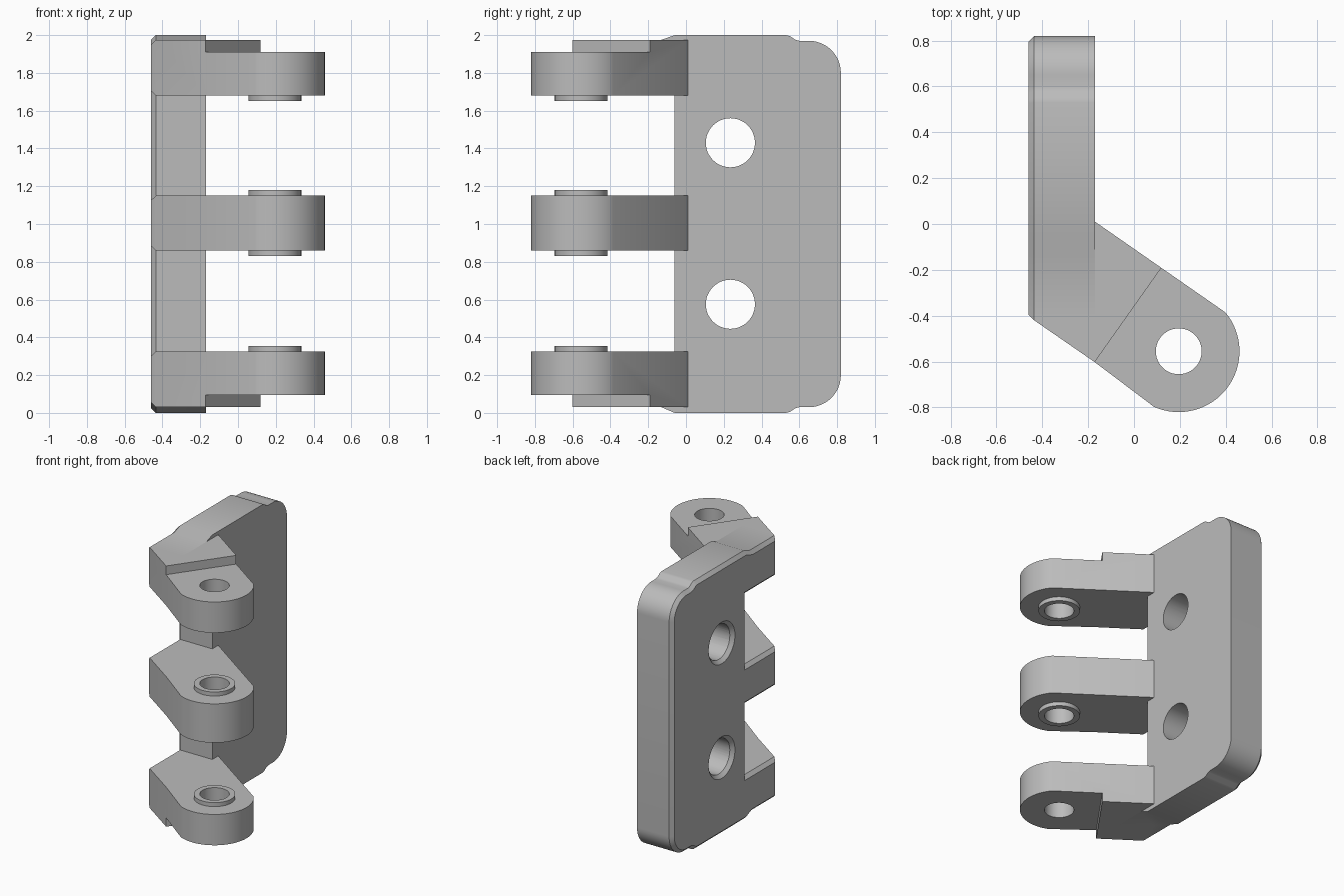
import bpy, bmesh
from math import cos, sin, pi, radians
from mathutils import Matrix, Vector

cube = bpy.data.objects.get("Cube")
if cube:
    bpy.data.objects.remove(cube, do_unlink=True)

grey = bpy.data.materials.new("plain_grey")
grey.use_nodes = True
COLOUR = (0.5, 0.5, 0.5, 1)
grey.diffuse_color = COLOUR
grey.node_tree.nodes["Principled BSDF"].inputs["Base Color"].default_value = COLOUR

BACK, FRONT, CHAMFER = -0.46, -0.17, 0.025
PIN = Vector((0.195, -0.555, 0))


def arc(cx, cy, r, a0, a1, n):
    angles = [radians(a0 + (a1 - a0) * i / n) for i in range(n + 1)]
    return [(cx + r * cos(a), cy + r * sin(a)) for a in angles]


def finish(bm, name):
    bmesh.ops.recalc_face_normals(bm, faces=bm.faces)
    mesh = bpy.data.meshes.new(name)
    bm.to_mesh(mesh)
    bm.free()
    mesh.materials.append(grey)
    obj = bpy.data.objects.new(name, mesh)
    bpy.context.collection.objects.link(obj)
    return obj


def prism(name, points, start, end, axis="z", chamfer=0):
    """Extrude an outline along z (xy points) or x (yz points)."""
    bm = bmesh.new()
    place = (lambda p: (*p, start)) if axis == "z" else (lambda p: (start, *p))
    base = bm.faces.new([bm.verts.new(place(p)) for p in points])
    rim = list(base.edges)
    top = bmesh.ops.extrude_face_region(bm, geom=[base], use_keep_orig=True)
    step = Vector((0, 0, end - start)) if axis == "z" else Vector((end - start, 0, 0))
    bmesh.ops.translate(bm, vec=step, verts=[v for v in top["geom"] if isinstance(v, bmesh.types.BMVert)])
    bmesh.ops.recalc_face_normals(bm, faces=bm.faces)
    if chamfer:
        bmesh.ops.bevel(bm, geom=rim, offset=chamfer, segments=1, affect="EDGES")
    return finish(bm, name)


def cylinder(name, centre, r1, r2, depth, axis="z"):
    bm = bmesh.new()
    turn = Matrix.Rotation(pi / 2, 4, "Y") if axis == "x" else Matrix()
    bmesh.ops.create_cone(bm, cap_ends=True, segments=48, radius1=r1, radius2=r2,
                          depth=depth, matrix=Matrix.Translation(centre) @ turn)
    return finish(bm, name)


def combine(target, tool, operation):
    mod = target.modifiers.new(operation.lower(), "BOOLEAN")
    mod.operation, mod.solver, mod.object = operation, "EXACT", tool
    bpy.context.view_layer.objects.active = target
    bpy.ops.object.modifier_apply(modifier=mod.name)
    bpy.data.objects.remove(tool, do_unlink=True)


# Mounting plate: upper edge outline, mirrored below, with three teeth in front
LEVELS = {"lower": (0.03, 0.325), "middle": (0.86, 1.15), "upper": (1.68, 1.975)}
ROOT = -0.42
top_edge = [(-0.13, 1.975), (-0.06, 2), (0.53, 2), (0.55, 1.995), (0.58, 1.975), (0.6, 1.97)]
top_edge += arc(0.65, 1.8, 0.17, 90, 0, 12)
outline = top_edge + [(y, 2 - z) for y, z in reversed(top_edge)]
outline[-1] = (-0.13, LEVELS["lower"][0])
for name, (low, high) in LEVELS.items():
    if name != "lower":
        outline.append((-0.06, low))
    outline += [(ROOT, low), (ROOT, high)] if name != "lower" else [(ROOT, low), (ROOT, high), (-0.06, high)]
    if name == "middle":
        outline.append((-0.06, high))
plate = prism("mounting_plate", outline, BACK, FRONT, "x", CHAMFER)

# Arms with rounded lugs
arm_outline = [(FRONT, 0.01)] + arc(PIN.x, PIN.y, 0.265, 39.7, -114, 32)
arm_outline += [(FRONT, -0.603), (BACK + CHAMFER, ROOT), (BACK + CHAMFER, -0.05), (FRONT - 0.1, 0.01)]
# Region beyond the step line across an arm
lug_area = [(-0.315, -0.805), (0.265, 0.015), (1.0, -0.5), (0.4, -1.4)]
for name, (low, high) in LEVELS.items():
    arm = prism(name + "_arm", arm_outline, low, high)
    lug_low, lug_high = low, high
    if name == "lower":
        lug_low = 0.095
        combine(arm, prism("step_cutter", lug_area, -0.2, lug_low), "DIFFERENCE")
    if name == "upper":
        lug_high = 1.91
        combine(arm, prism("step_cutter", lug_area, lug_high, 2.2), "DIFFERENCE")
    # Raised rings around the pin hole
    for z, present in ((lug_low, name != "lower"), (lug_high, name != "upper")):
        if present:
            combine(arm, cylinder("boss", PIN + Vector((0, 0, z)), 0.14, 0.14, 0.06), "UNION")
    combine(plate, arm, "UNION")

# Pin bore through all lugs
combine(plate, cylinder("pin_bore", PIN + Vector((0, 0, 1)), 0.1, 0.1, 3), "DIFFERENCE")

# Bolt holes, countersunk on the back face
for z in (0.575, 1.43):
    combine(plate, cylinder("bolt_hole", (-0.3, 0.235, z), 0.13, 0.13, 1, "x"), "DIFFERENCE")
    combine(plate, cylinder("countersink", (BACK, 0.235, z), 0.185, 0.125, 0.06, "x"), "DIFFERENCE")

plate.name = "hinge_bracket"
bpy.ops.object.select_all(action="DESELECT")
plate.select_set(True)
bpy.context.view_layer.objects.active = plate
bpy.ops.object.shade_smooth_by_angle(angle=radians(25))
